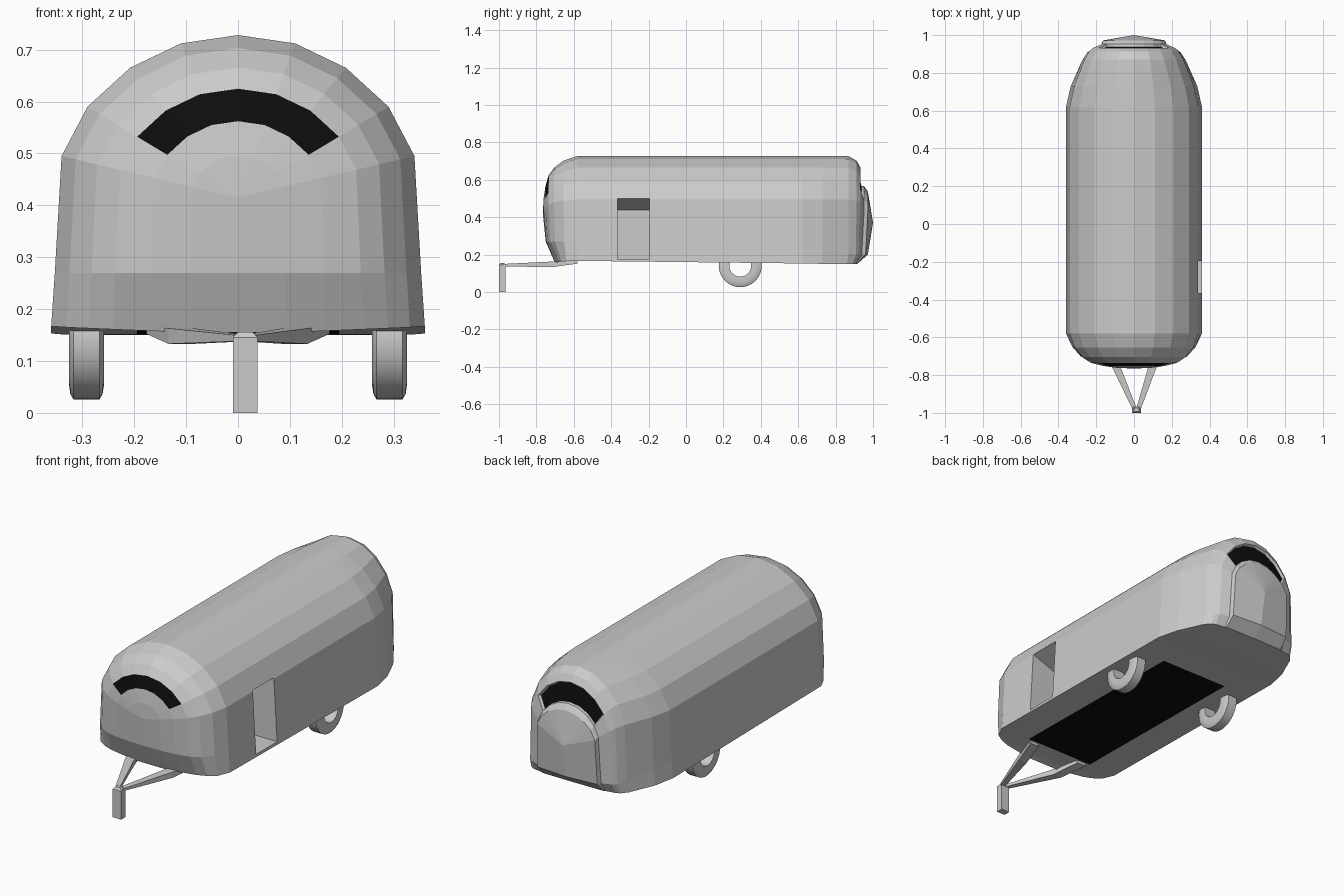
import bpy, bmesh, math
from mathutils import Vector

if "Cube" in bpy.data.objects:
    bpy.data.objects.remove(bpy.data.objects["Cube"])


def make_object(name, bm, materials=()):
    bmesh.ops.recalc_face_normals(bm, faces=bm.faces[:])
    mesh = bpy.data.meshes.new(name)
    bm.to_mesh(mesh)
    bm.free()
    for m in materials:
        mesh.materials.append(m)
    obj = bpy.data.objects.new(name, mesh)
    bpy.context.collection.objects.link(obj)
    return obj


def loft(bm, rings, closed=True, caps=False):
    """Skin consecutive rings of points; returns rows of faces."""
    vs = [[bm.verts.new(p) for p in r] for r in rings]
    n = len(vs[0])
    rows = []
    for a, b in zip(vs, vs[1:]):
        rows.append([bm.faces.new((a[i], a[(i + 1) % n], b[(i + 1) % n], b[i]))
                     for i in range(n if closed else n - 1)])
    if caps:
        bm.faces.new(vs[0][::-1])
        bm.faces.new(vs[-1])
    return rows


dark = bpy.data.materials.new("dark_glass")
dark.diffuse_color = (0.004, 0.004, 0.004, 1)
dark.use_nodes = True
dark.node_tree.nodes["Principled BSDF"].inputs["Base Color"].default_value = dark.diffuse_color

# Half roof arch from the belt line to the crown
HALF = [(0.34, 0.495), (0.29, 0.59), (0.208, 0.665), (0.11, 0.712), (0, 0.728)]
ARCH = HALF + [(-x, z) for x, z in HALF[-2::-1]]

# Stations: width scale, arch scale, arch centre z, belt y, mid y, bottom y, mid z, bottom z
STATIONS = [
    (0.00, 0.00, 0.415, -0.765, -0.750, -0.700, 0.27, 0.155),
    (0.26, 0.26, 0.415, -0.762, -0.748, -0.700, 0.27, 0.155),
    (0.47, 0.47, 0.415, -0.752, -0.741, -0.690, 0.27, 0.158),
    (0.67, 0.67, 0.415, -0.735, -0.725, -0.680, 0.27, 0.161),
    (0.80, 0.80, 0.415, -0.705, -0.700, -0.665, 0.27, 0.163),
    (0.92, 0.92, 0.415, -0.655, -0.652, -0.640, 0.27, 0.165),
    (1.00, 1.00, 0.415, -0.580, -0.580, -0.580, 0.27, 0.167),
    (1.00, 1.00, 0.415, 0.620, 0.620, 0.620, 0.24, 0.153),
    (0.93, 1.00, 0.400, 0.730, 0.730, 0.730, 0.23, 0.151),
    (0.77, 0.995, 0.370, 0.870, 0.870, 0.860, 0.21, 0.150),
    (0.70, 0.93, 0.370, 0.912, 0.908, 0.890, 0.20, 0.150),
    (0.64, 0.83, 0.370, 0.932, 0.922, 0.900, 0.20, 0.150),
    (0.50, 0.55, 0.370, 0.952, 0.940, 0.908, 0.20, 0.150),
    (0.48, 0.47, 0.370, 0.972, 0.960, 0.913, 0.20, 0.150),
    (0.00, 0.00, 0.370, 1.000, 0.972, 0.915, 0.20, 0.150),
]


def section(st):
    sx, sz, cz, y, ym, yb, zm, zb = st
    # the centre moves while the full-size profile stays put at scale 1
    arch = [(x * sx, y, cz + (z - cz) * sz) for x, z in ARCH]
    mid, low = 0.353 * sx, 0.36 * sx
    return [(low, yb, zb), (mid, ym, zm)] + arch + [(-mid, ym, zm), (-low, yb, zb)]


# Body shell with front and rear wrap windows
bm = bmesh.new()
rows = loft(bm, [section(s) for s in STATIONS])
bmesh.ops.recalc_face_normals(bm, faces=bm.faces[:])
front_glass, rear_glass = rows[2][3:9], rows[11][3:9]
for f in front_glass + rear_glass:
    f.material_index = 1
rim = bmesh.ops.inset_region(bm, faces=rear_glass, thickness=0.005, depth=-0.014,
                             use_even_offset=True)
for f in rim["faces"]:
    f.material_index = 0
bmesh.ops.remove_doubles(bm, verts=bm.verts[:], dist=0.0002)
body = make_object("body_shell", bm, (None, dark))

# Door recess with a sloped head
bm = bmesh.new()
head = [(0.45, 0.178), (0.45, 0.5), (0.34, 0.5), (0.18, 0.44), (0.18, 0.178)]
loft(bm, [[(x, y, z) for x, z in head] for y in (-0.365, -0.195)], caps=True)
cutter = make_object("door_cutter", bm)
cutter.hide_render = True
mod = body.modifiers.new("door_opening", 'BOOLEAN')
mod.operation = 'DIFFERENCE'
mod.solver = 'EXACT'
mod.object = cutter
bpy.context.view_layer.objects.active = body
bpy.ops.object.modifier_apply(modifier=mod.name)
bpy.data.objects.remove(cutter)

# Dark underfloor panel
bm = bmesh.new()
loft(bm, [[(-0.195, y, z), (0.195, y, z)] for y, z in ((-0.57, 0.164), (0.46, 0.152))],
     closed=False)
for f in bm.faces:
    f.normal_update()
panel = make_object("underfloor_panel", bm, (dark,))
if panel.data.polygons[0].normal.z > 0:
    panel.data.flip_normals()

# Ring wheels: tyre section (x offset, radius) swept round the axle
TYRE = [(-0.033, 0.058), (-0.034, 0.085), (-0.031, 0.105), (-0.025, 0.115),
        (0.025, 0.115), (0.031, 0.105), (0.034, 0.085), (0.033, 0.058)]
for side, label in ((-1, "left"), (1, "right")):
    bm = bmesh.new()
    rings = []
    for k in range(33):
        a = math.tau * k / 32
        rings.append([(side * 0.292 + x, 0.29 + r * math.cos(a), 0.141 + r * math.sin(a))
                      for x, r in TYRE])
    loft(bm, rings)
    bmesh.ops.remove_doubles(bm, verts=bm.verts[:], dist=0.0001)
    wheel = make_object("wheel_" + label, bm)
    bpy.ops.object.select_all(action='DESELECT')
    wheel.select_set(True)
    bpy.context.view_layer.objects.active = wheel
    bpy.ops.object.shade_smooth_by_angle(angle=math.radians(40))

# Hitch arms: tapered bars from the coupling to the chassis
CX = 0.014
for side, label in ((-1, "left"), (1, "right")):
    bm = bmesh.new()
    rings = []
    # centre offset, y, half width, bottom z, top z
    for off, y, hw, z0, z1 in ((0.008, -0.985, 0.012, 0.138, 0.150),
                               (0.110, -0.72, 0.024, 0.133, 0.163),
                               (0.150, -0.58, 0.026, 0.152, 0.168)):
        c = CX * (1 if y < -0.9 else 0) + side * off
        rings.append([(c - hw, y, z0), (c + hw, y, z0), (c + hw, y, z1), (c - hw, y, z1)])
    loft(bm, rings, caps=True)
    make_object("hitch_arm_" + label, bm)

# Coupling post with a small chamfered cap
bm = bmesh.new()
rings = []
for z, h in ((0, 0.024), (0.145, 0.024), (0.156, 0.013)):
    d = h * 0.73
    rings.append([(CX + sx * h, -0.9825 + sy * d, z)
                  for sx, sy in ((-1, -1), (1, -1), (1, 1), (-1, 1))])
loft(bm, rings, caps=True)
make_object("hitch_post", bm)
